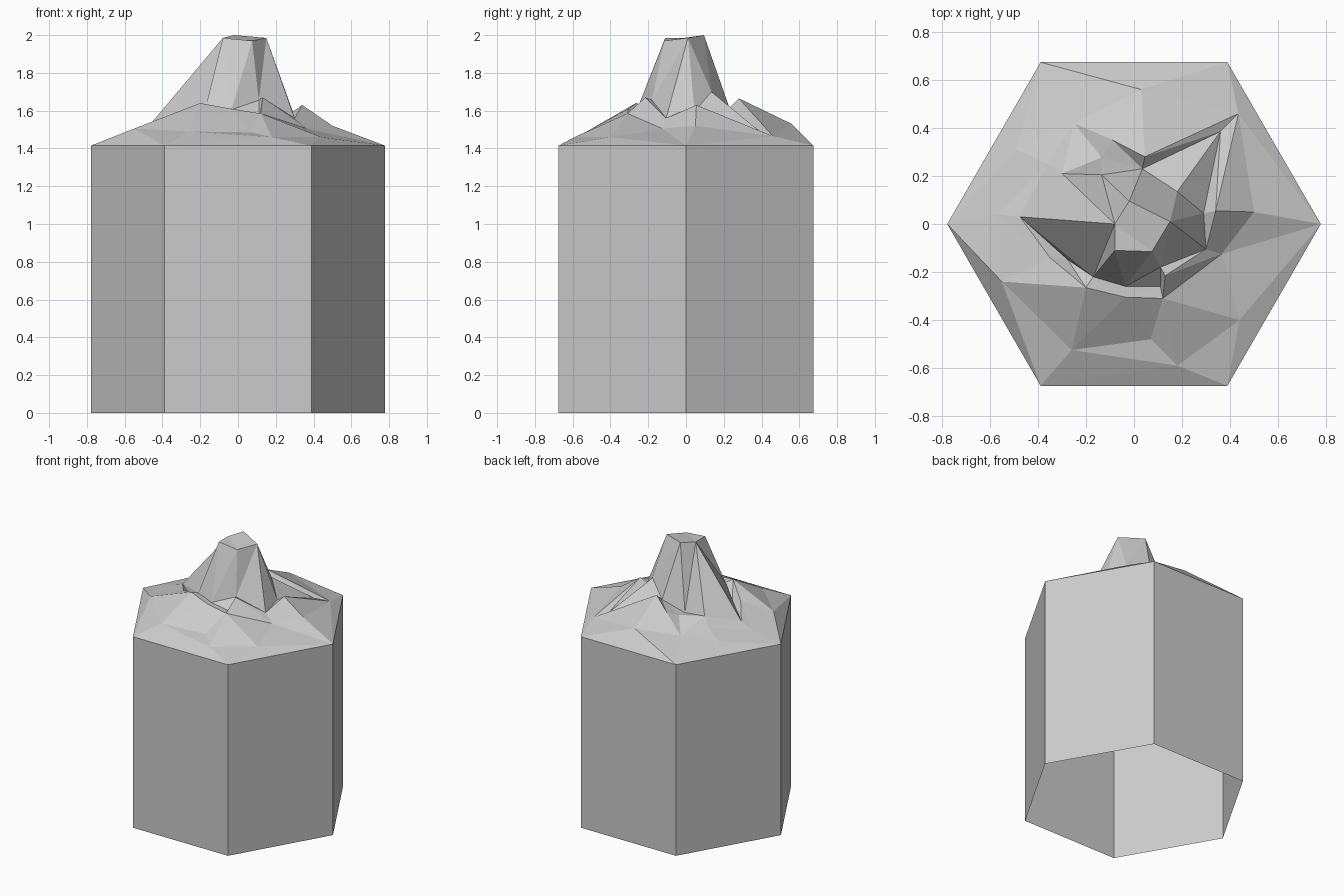
import bpy
import bmesh
import math
from mathutils import Vector, geometry

RADIUS = 0.778
RIM = 1.415

default_cube = bpy.data.objects.get("Cube")
if default_cube:
    bpy.data.objects.remove(default_cube, do_unlink=True)

# One stone colour for the whole model
stone = bpy.data.materials.new("stone_grey")
stone.use_nodes = True
stone.diffuse_color = (0.6, 0.6, 0.6, 1)
shader = next(n for n in stone.node_tree.nodes if n.type == 'BSDF_PRINCIPLED')
shader.inputs["Base Color"].default_value = stone.diffuse_color


def make_object(name, bm):
    """Turn a bmesh into a flat shaded object in the scene."""
    mesh = bpy.data.meshes.new(name)
    bm.to_mesh(mesh)
    bm.free()
    mesh.materials.append(stone)
    obj = bpy.data.objects.new(name, mesh)
    bpy.context.scene.collection.objects.link(obj)
    return obj


def hexagon(height):
    corners = [math.radians(60 * i) for i in range(6)]
    return [(RADIUS * math.cos(a), RADIUS * math.sin(a), height) for a in corners]


# Hexagonal column: six walls, open underneath
bm = bmesh.new()
lower = [bm.verts.new(p) for p in hexagon(0)]
upper = [bm.verts.new(p) for p in hexagon(RIM)]
for i in range(6):
    j = (i + 1) % 6
    bm.faces.new((lower[i], lower[j], upper[j], upper[i]))
make_object("hexagonal_column", bm)

# Mountain outlines as (x, y, height above the rim), counter-clockwise
summit = [(-.08, -.11, .57), (.075, -.115, .555), (.15, .01, .57),
          (-.02, .095, .585), (-.08, 0, .57)]
peak_foot = [(-.475, .03, .1), (-.17, -.22, .21), (-.035, -.26, .19),
             (.11, -.26, .165), (.11, -.18, .24), (.3, -.105, .145),
             (.29, .045, .18), (.36, .385, .08), (.035, .23, .2),
             (-.135, .205, .14), (-.3, .21, .16)]
crags = [(-.57, .04, .065), (-.35, -.14, .15), (-.55, -.24, .09),
         (-.2, -.265, .225), (-.26, -.525, .075), (-.035, -.305, .195),
         (.12, -.31, .17), (.13, -.215, .255), (.365, -.125, .09),
         (.34, .055, .215), (.435, .46, .05), (.045, .28, .25),
         (-.09, .35, .18), (-.135, .277, .15), (-.25, .42, .08),
         (-.36, .25, .1)]
# Single points: shoulder, gully and the ends of the outer spurs
spurs = [(.18, .135, .285), (-.275, -.15, .12), (.44, -.4, .045),
         (.5, .05, .105), (.03, .56, .115), (.07, -.48, .07),
         (.18, -.59, .045), (-.49, .31, .06)]

points, creases = [], []
for ring in (hexagon(0), summit, peak_foot, crags):
    first, count = len(points), len(ring)
    points.extend(ring)
    creases.extend((first + i, first + (i + 1) % count) for i in range(count))
points.extend(spurs)

# Triangulate the terrain along its creases, then lift each point
flat, _, triangles, sources, _, _ = geometry.delaunay_2d_cdt(
    [Vector(p[:2]) for p in points], creases, [], 0, 1e-5)


def lift(co, origin):
    if origin:
        return points[origin[0]][2]
    nearest = min(points, key=lambda p: (Vector(p[:2]) - co).length)
    return nearest[2]


bm = bmesh.new()
ground = [bm.verts.new((co.x, co.y, RIM + lift(co, origin)))
          for co, origin in zip(flat, sources)]
for tri in triangles:
    face = bm.faces.new([ground[i] for i in tri])
    face.normal_update()
    if face.normal.z < 0:
        face.normal_flip()
make_object("mountain_top", bm)
